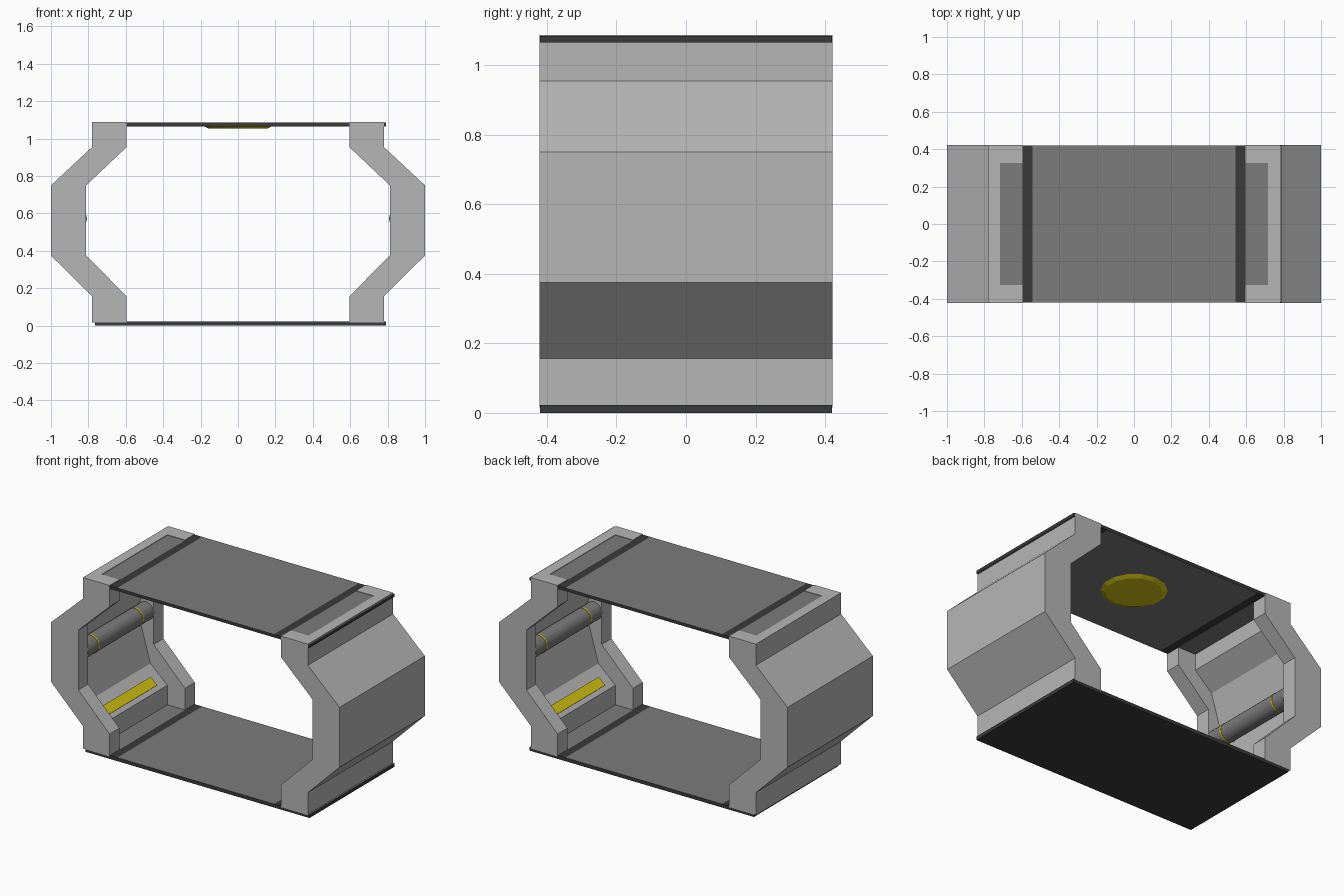
import bpy, bmesh, math
from mathutils import Matrix, Vector

if "Cube" in bpy.data.objects:
    bpy.data.objects.remove(bpy.data.objects["Cube"])


def material(name, rgb):
    m = bpy.data.materials.new(name)
    m.diffuse_color = (*rgb, 1)
    m.use_nodes = True
    m.node_tree.nodes["Principled BSDF"].inputs["Base Color"].default_value = m.diffuse_color
    return m


LIGHT = material("light_grey", (0.47, 0.47, 0.47))
MID = material("mid_grey", (0.2, 0.2, 0.2))
DARK = material("dark_grey", (0.042, 0.042, 0.042))
YELLOW = material("yellow", (0.65, 0.56, 0.006))


def finish(bm, name, mats):
    bmesh.ops.recalc_face_normals(bm, faces=bm.faces)
    me = bpy.data.meshes.new(name)
    bm.to_mesh(me)
    bm.free()
    for m in mats:
        me.materials.append(m)
    ob = bpy.data.objects.new(name, me)
    bpy.context.collection.objects.link(ob)
    return ob


def prism(name, profile, half_y, mats, rule=None):
    """Extrude an xz outline from -half_y to half_y."""
    bm = bmesh.new()
    face = bm.faces.new([bm.verts.new((x, -half_y, z)) for x, z in profile])
    ext = bmesh.ops.extrude_face_region(bm, geom=[face])
    verts = [g for g in ext["geom"] if isinstance(g, bmesh.types.BMVert)]
    bmesh.ops.translate(bm, verts=verts, vec=(0, 2 * half_y, 0))
    bmesh.ops.recalc_face_normals(bm, faces=bm.faces)
    if rule:
        for f in bm.faces:
            f.material_index = rule(f)
    return finish(bm, name, mats)


def rod(name, x, y, z, radius, length, sides, mat):
    """Cylinder lying along y."""
    bm = bmesh.new()
    bmesh.ops.create_cone(bm, cap_ends=True, segments=sides, radius1=radius,
                          radius2=radius, depth=length,
                          matrix=Matrix.Translation((x, y, z)) @ Matrix.Rotation(math.pi / 2, 4, 'X'))
    for f in bm.faces:
        f.smooth = len(f.verts) == 4
    for e in bm.edges:
        e.smooth = all(len(f.verts) == 4 for f in e.link_faces)
    return finish(bm, name, [mat])


# floor and ceiling plates with dark cross stripes
STATIONS = [-0.765, -0.595, -0.543, 0.543, 0.595, 0.79]


def plate(name, z0, z1, dark_bottom):
    def rule(f):
        if abs(f.normal.z) < 0.5 or (dark_bottom and f.normal.z < 0):
            return 1
        return 1 if 0.543 < abs(f.calc_center_median().x) < 0.595 else 0
    outline = [(x, z0) for x in STATIONS] + [(x, z1) for x in reversed(STATIONS)]
    prism(name, outline, 0.42, [MID, DARK], rule)


plate("floor_plate", 0.0, 0.022, True)
plate("ceiling_plate", 1.066, 1.085, False)

# side walls: angled shell with a recess between the end ribs
WALL = [(0.78, 0.016), (0.78, 0.157), (1.0, 0.375), (1.0, 0.75), (0.78, 0.955), (0.78, 1.088),
        (0.595, 1.088), (0.595, 0.955), (0.812, 0.75), (0.812, 0.375), (0.595, 0.157), (0.595, 0.016)]
RECESS = [(0.4, -0.1), (0.717, -0.1), (0.717, 0.145), (0.835, 0.25), (0.925, 0.56),
          (0.835, 0.86), (0.717, 0.965), (0.717, 1.2), (0.4, 1.2)]

for side, s in (("left", -1), ("right", 1)):
    wall = prism(side + "_wall", [(s * x, z) for x, z in WALL], 0.422, [LIGHT])
    cutter = prism(side + "_recess_cutter", [(s * x, z) for x, z in RECESS], 0.325, [LIGHT])
    cutter.hide_render = True
    mod = wall.modifiers.new("recess", 'BOOLEAN')
    mod.operation = 'DIFFERENCE'
    mod.solver = 'EXACT'
    mod.object = cutter
    dg = bpy.context.evaluated_depsgraph_get()
    cut = bpy.data.meshes.new_from_object(wall.evaluated_get(dg))
    wall.modifiers.clear()
    wall.data = cut
    bpy.data.objects.remove(cutter)

    # pipe with two thin yellow bands
    rod(side + "_pipe", s * 0.866, 0, 0.572, 0.056, 0.66, 24, MID)
    for end, y in (("front", -0.22), ("back", 0.22)):
        rod(f"{side}_pipe_band_{end}", s * 0.866, y, 0.572, 0.058, 0.01, 24, YELLOW)

    # yellow light strip on the lower recess ledge
    a, b = Vector((0.717, 0.145)), Vector((0.835, 0.25))
    d = (b - a).normalized()
    n = Vector((-d.y, d.x)) * 0.006
    p, q = a + d * 0.03, a + d * 0.09
    prism(side + "_light_strip", [(s * v.x, v.y) for v in (p - n, q - n, q + n, p + n)],
          0.25, [YELLOW])

# faceted ceiling lamp
bm = bmesh.new()
bmesh.ops.create_cone(bm, cap_ends=True, segments=14, radius1=0.16, radius2=0.192, depth=0.014,
                      matrix=Matrix.Translation((0, 0, 1.061)))
finish(bm, "ceiling_lamp", [YELLOW])
